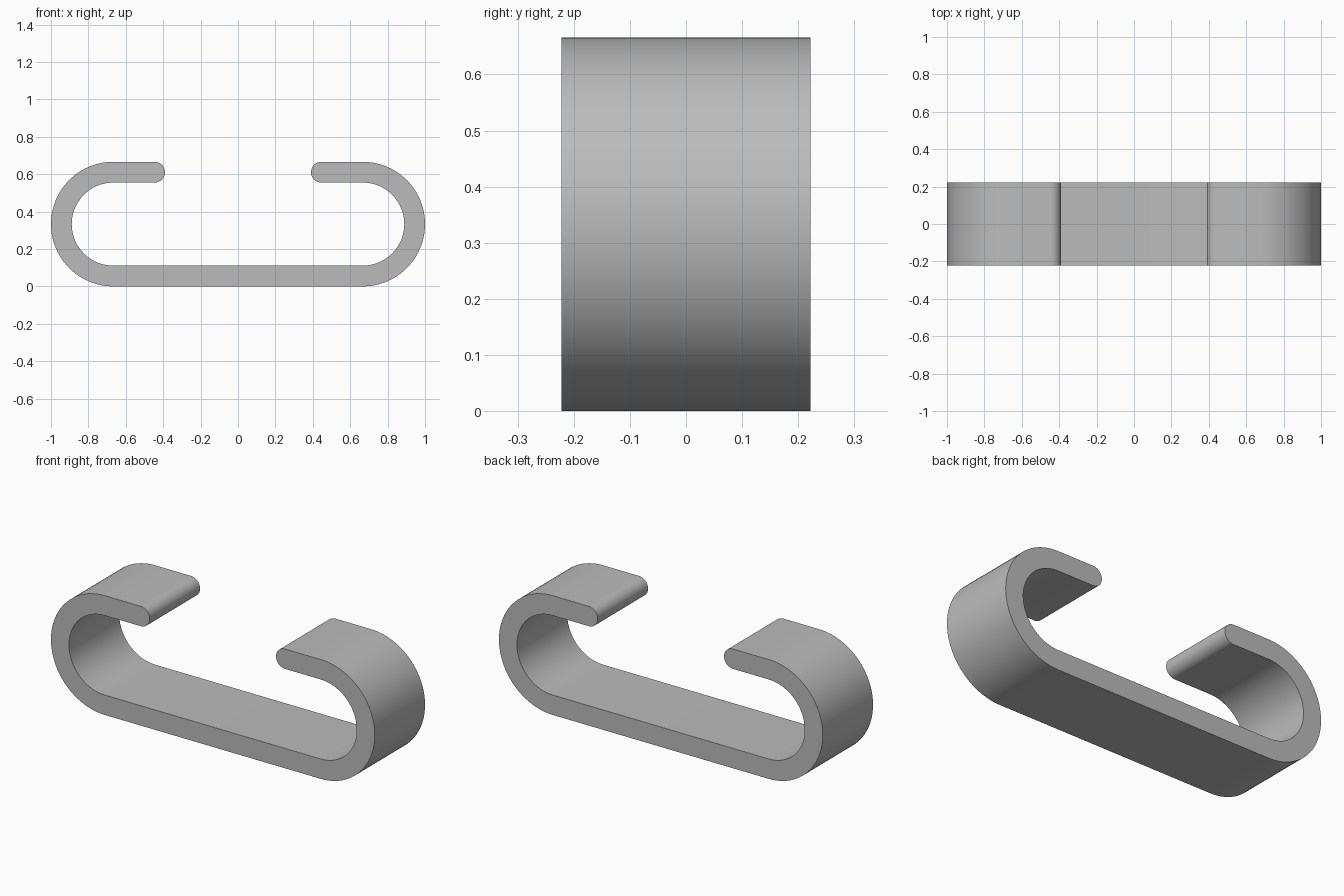
import bpy, bmesh
from math import sin, cos, pi

# Remove the default object
cube = bpy.data.objects.get("Cube")
if cube:
    bpy.data.objects.remove(cube, do_unlink=True)

OUTER, INNER = 0.333, 0.222        # bend radii
BEND_X, BEND_Z = 1 - OUTER, OUTER  # bend centre
TIP_X = 0.39                       # end of the lips
HALF_DEPTH = 0.222
LIP_R = (OUTER - INNER) / 2


def arc(cx, cz, r, start, end, steps):
    """Points on an arc in the xz plane."""
    angles = [start + (end - start) * i / steps for i in range(steps + 1)]
    return [(cx + r * cos(a), cz + r * sin(a)) for a in angles]


# Half outline: outer bend, rounded lip, inner bend
half = arc(BEND_X, BEND_Z, OUTER, -pi / 2, pi / 2, 48)
half += arc(TIP_X + LIP_R, BEND_Z + OUTER - LIP_R, LIP_R, pi / 2, 3 * pi / 2, 20)
half += arc(BEND_X, BEND_Z, INNER, pi / 2, -pi / 2, 48)
outline = half + [(-x, z) for x, z in reversed(half)]

# Extrude the outline through the depth
bm = bmesh.new()
face = bm.faces.new([bm.verts.new((x, -HALF_DEPTH, z)) for x, z in outline])
extruded = bmesh.ops.extrude_face_region(bm, geom=[face], use_keep_orig=True)
moved = [g for g in extruded["geom"] if isinstance(g, bmesh.types.BMVert)]
bmesh.ops.translate(bm, verts=moved, vec=(0, 2 * HALF_DEPTH, 0))
bmesh.ops.recalc_face_normals(bm, faces=bm.faces)
mesh = bpy.data.meshes.new("c_link")
bm.to_mesh(mesh)
bm.free()

# Plain grey metal
grey = bpy.data.materials.new("grey")
grey.use_nodes = True
colour = (0.5, 0.5, 0.5, 1)
grey.diffuse_color = colour
grey.node_tree.nodes["Principled BSDF"].inputs["Base Color"].default_value = colour
mesh.materials.append(grey)

# Open link with smooth bends and crisp side edges
link = bpy.data.objects.new("c_link", mesh)
bpy.context.collection.objects.link(link)
bpy.context.view_layer.objects.active = link
link.select_set(True)
bpy.ops.object.shade_smooth_by_angle(angle=pi / 6)
